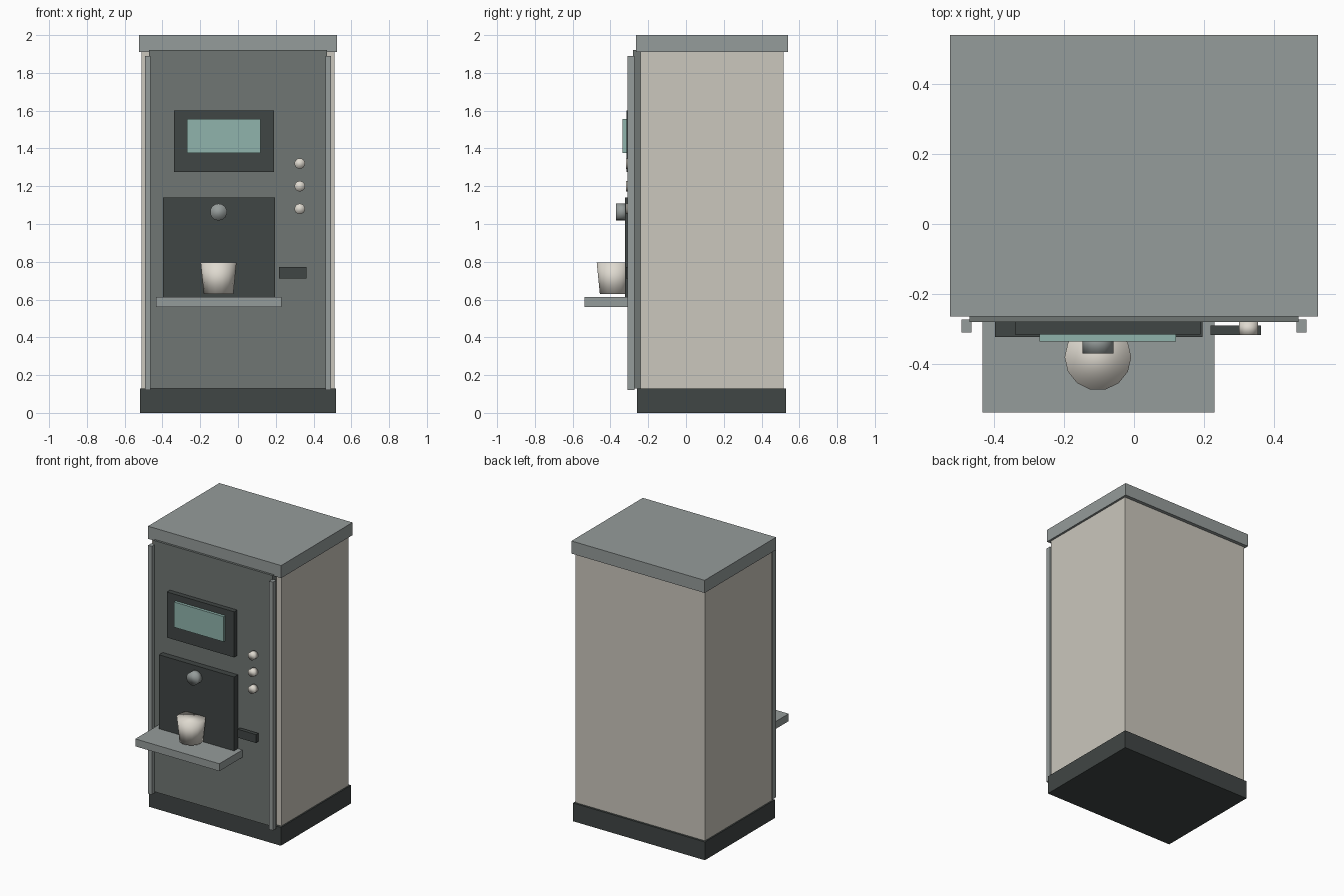
import bpy
from math import pi

if "Cube" in bpy.data.objects:
    bpy.data.objects.remove(bpy.data.objects["Cube"])


def material(name, rgb):
    m = bpy.data.materials.new(name)
    # displayed colour to linear
    m.diffuse_color = (*[c ** 2.2 for c in rgb], 1)
    m.use_nodes = True
    m.node_tree.nodes["Principled BSDF"].inputs["Base Color"].default_value = m.diffuse_color
    return m


CREAM = material("cream", (0.79, 0.775, 0.735))
STEEL = material("steel", (0.58, 0.605, 0.60))
DOOR = material("door_grey", (0.435, 0.46, 0.45))
DARK = material("charcoal", (0.26, 0.28, 0.275))
GLASS = material("screen_glass", (0.56, 0.70, 0.67))
IVORY = material("ivory", (0.87, 0.85, 0.81))


def finish(obj, name, mat):
    obj.name = obj.data.name = name
    obj.data.materials.append(mat)
    return obj


def box(name, mat, x, y, z):
    """Box spanning the (min, max) ranges on each axis."""
    spans = (x, y, z)
    bpy.ops.mesh.primitive_cube_add(size=1)
    obj = bpy.context.object
    for v in obj.data.vertices:
        v.co = [(a + b) / 2 + c * (b - a) for (a, b), c in zip(spans, v.co)]
    return finish(obj, name, mat)


def knob(name, mat, x, z, radius, y):
    """Smooth cylinder pointing out of the front."""
    bpy.ops.mesh.primitive_cylinder_add(
        vertices=14, radius=radius, depth=y[1] - y[0],
        location=(x, sum(y) / 2, z), rotation=(pi / 2, 0, 0))
    bpy.ops.object.shade_smooth()
    return finish(bpy.context.object, name, mat)


# Cabinet
box("base", DARK, (-0.52, 0.52), (-0.26, 0.53), (0, 0.13))
box("cabinet", CREAM, (-0.51, 0.51), (-0.24, 0.515), (0.13, 1.91))
box("top_cap", STEEL, (-0.525, 0.525), (-0.264, 0.54), (1.91, 2.0))
box("front_door", DOOR, (-0.47, 0.47), (-0.28, -0.24), (0.13, 1.92))

# Side rails
for side, s in (("left", -1), ("right", 1)):
    box(side + "_rail", STEEL, sorted((s * 0.463, s * 0.492)), (-0.31, -0.272), (0.12, 1.89))

# Display
box("display_bezel", DARK, (-0.34, 0.19), (-0.315, -0.28), (1.275, 1.60))
box("display_screen", GLASS, (-0.27, 0.12), (-0.335, -0.315), (1.375, 1.555))

# Dispensing area
box("dispenser_panel", DARK, (-0.397, 0.195), (-0.323, -0.28), (0.61, 1.14))
box("drip_tray", STEEL, (-0.433, 0.23), (-0.538, -0.278), (0.56, 0.613))
knob("nozzle", STEEL, -0.103, 1.063, 0.045, (-0.37, -0.31))

# Cup
bpy.ops.mesh.primitive_cone_add(
    vertices=14, radius1=0.078, radius2=0.095, depth=0.165,
    location=(-0.103, -0.38, 0.7125), rotation=(0, 0, pi / 2))
bpy.ops.object.shade_smooth()
finish(bpy.context.object, "cup", IVORY)

# Buttons and coin slot
for i, z in enumerate((1.32, 1.20, 1.08)):
    knob(f"button_{i + 1}", IVORY, 0.327, z, 0.028, (-0.317, -0.28))
box("coin_slot", DARK, (0.218, 0.363), (-0.317, -0.29), (0.712, 0.772))
